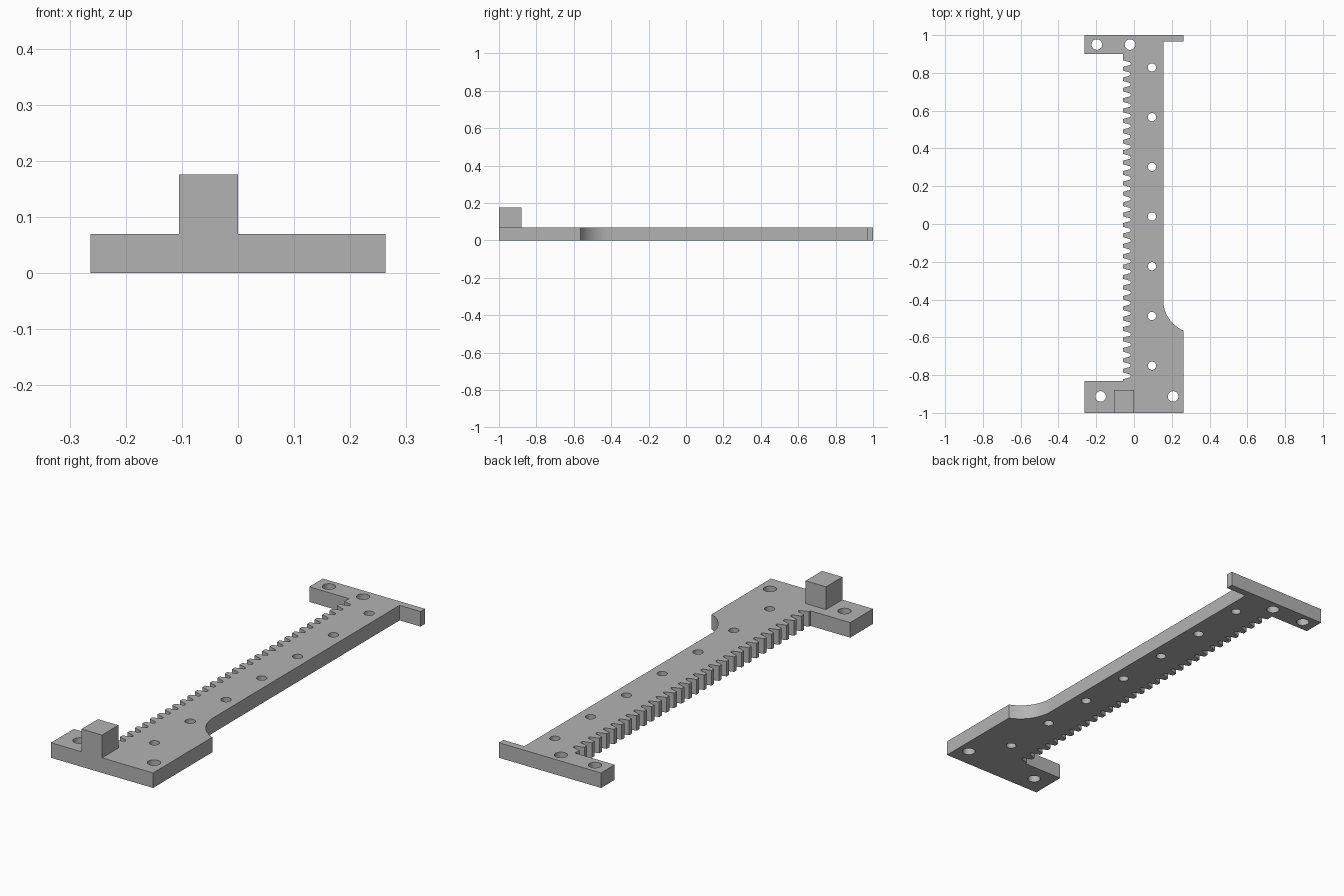
import bpy, bmesh
from math import sin, cos, pi, acos

cube = bpy.data.objects.get("Cube")
if cube:
    bpy.data.objects.remove(cube, do_unlink=True)

THICK = 0.07
HALF = 0.263              # half width of the end pieces
TIP, ROOT = -0.058, -0.017
PITCH = 0.0551
GAPS = 31
EDGE = 0.155              # right edge of the long bar

grey = bpy.data.materials.new("plain grey")
grey.use_nodes = True
colour = (0.45, 0.45, 0.45, 1)
grey.diffuse_color = colour
grey.node_tree.nodes["Principled BSDF"].inputs["Base Color"].default_value = colour


def prism(name, outlines, z0, z1):
    """Extrude each closed outline from z0 to z1 into one object."""
    bm = bmesh.new()
    for points in outlines:
        face = bm.faces.new([bm.verts.new((x, y, z0)) for x, y in points])
        top = bmesh.ops.extrude_face_region(bm, geom=[face])["geom"]
        verts = [v for v in top if isinstance(v, bmesh.types.BMVert)]
        bmesh.ops.translate(bm, verts=verts, vec=(0, 0, z1 - z0))
    bmesh.ops.recalc_face_normals(bm, faces=bm.faces[:])
    mesh = bpy.data.meshes.new(name)
    bm.to_mesh(mesh)
    bm.free()
    mesh.materials.append(grey)
    obj = bpy.data.objects.new(name, mesh)
    bpy.context.collection.objects.link(obj)
    return obj


def circle(x, y, r, n=32):
    return [(x + r * cos(2 * pi * i / n), y + r * sin(2 * pi * i / n)) for i in range(n)]


def gap(y):
    """Tapered tooth gap with a rounded bottom, listed from high y to low y."""
    r = 0.009
    arc = [(ROOT - r + r * sin(a), y + r * cos(a)) for a in [pi * i / 8 for i in range(9)]]
    return [(TIP, y + 0.018)] + arc + [(TIP, y - 0.018)]


# Plate outline: front foot, curved shoulder, bar, back flange, toothed side
outline = [(-HALF, -1), (HALF, -1)]
radius = 0.175
shoulder_y = -0.403
sweep = acos(1 - (HALF - EDGE) / radius)
for i in range(17):
    a = sweep * (1 - i / 16)
    outline.append((EDGE + radius * (1 - cos(a)), shoulder_y - radius * sin(a)))
outline += [(EDGE, 0.967), (HALF, 0.967), (HALF, 1), (-HALF, 1), (-HALF, 0.9), (TIP, 0.9)]
for i in reversed(range(GAPS)):
    outline += gap(-0.804 + PITCH * i)
outline += [(TIP, -0.832), (-HALF, -0.832)]
plate = prism("rack_plate", [outline], 0, THICK)

# Screw holes
holes = [circle(0.095, 0.829 - 0.2632 * i, 0.022) for i in range(7)]
holes += [circle(x, y, 0.028) for x, y in
          ((-0.197, 0.95), (-0.021, 0.95), (-0.177, -0.913), (0.207, -0.913))]
cutter = prism("hole_cutter", holes, -0.1, THICK + 0.1)
cutter.hide_render = True
cut = plate.modifiers.new("holes", 'BOOLEAN')
cut.operation = 'DIFFERENCE'
cut.solver = 'EXACT'
cut.object = cutter

bpy.ops.object.select_all(action='DESELECT')
plate.select_set(True)
bpy.context.view_layer.objects.active = plate
bpy.ops.object.modifier_apply(modifier=cut.name)
bpy.data.objects.remove(cutter, do_unlink=True)
bpy.ops.object.shade_smooth_by_angle()

# Stop block on the front foot
prism("stop_block", [[(-0.105, -1), (0, -1), (0, -0.88), (-0.105, -0.88)]], THICK, 0.176)
